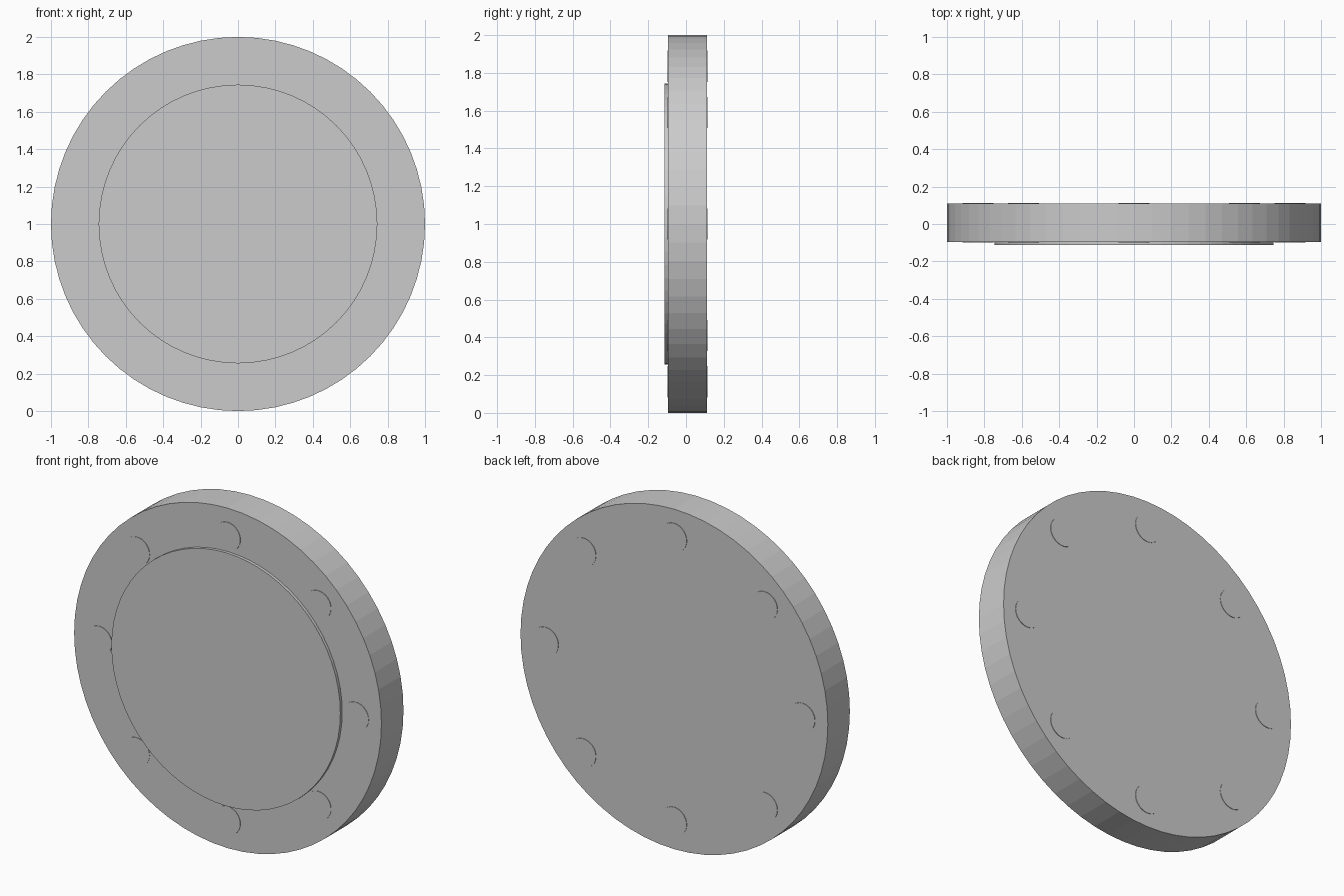
import bpy
from math import pi, cos, sin

if "Cube" in bpy.data.objects:
    bpy.data.objects.remove(bpy.data.objects["Cube"])


def disc(name, radius, y0, y1, x=0.0, z=1.0, sides=64):
    """Solid round plate whose axis runs along y."""
    bpy.ops.mesh.primitive_cylinder_add(
        vertices=sides, radius=radius, depth=y1 - y0,
        location=(x, (y0 + y1) / 2, z), rotation=(pi / 2, 0, 0))
    obj = bpy.context.object
    obj.name = name
    return obj


# Thick main body
disc("main_disc", 1.0, -0.095, 0.11)

# Thin raised plate on the front
disc("front_plate", 0.745, -0.113, -0.09)

# Eight round pins through the rim, barely proud of both faces
for i in range(8):
    a = i * pi / 4
    disc(f"rim_pin_{i + 1}", 0.083, -0.098, 0.113,
         0.835 * cos(a), 1 + 0.835 * sin(a), 32)
